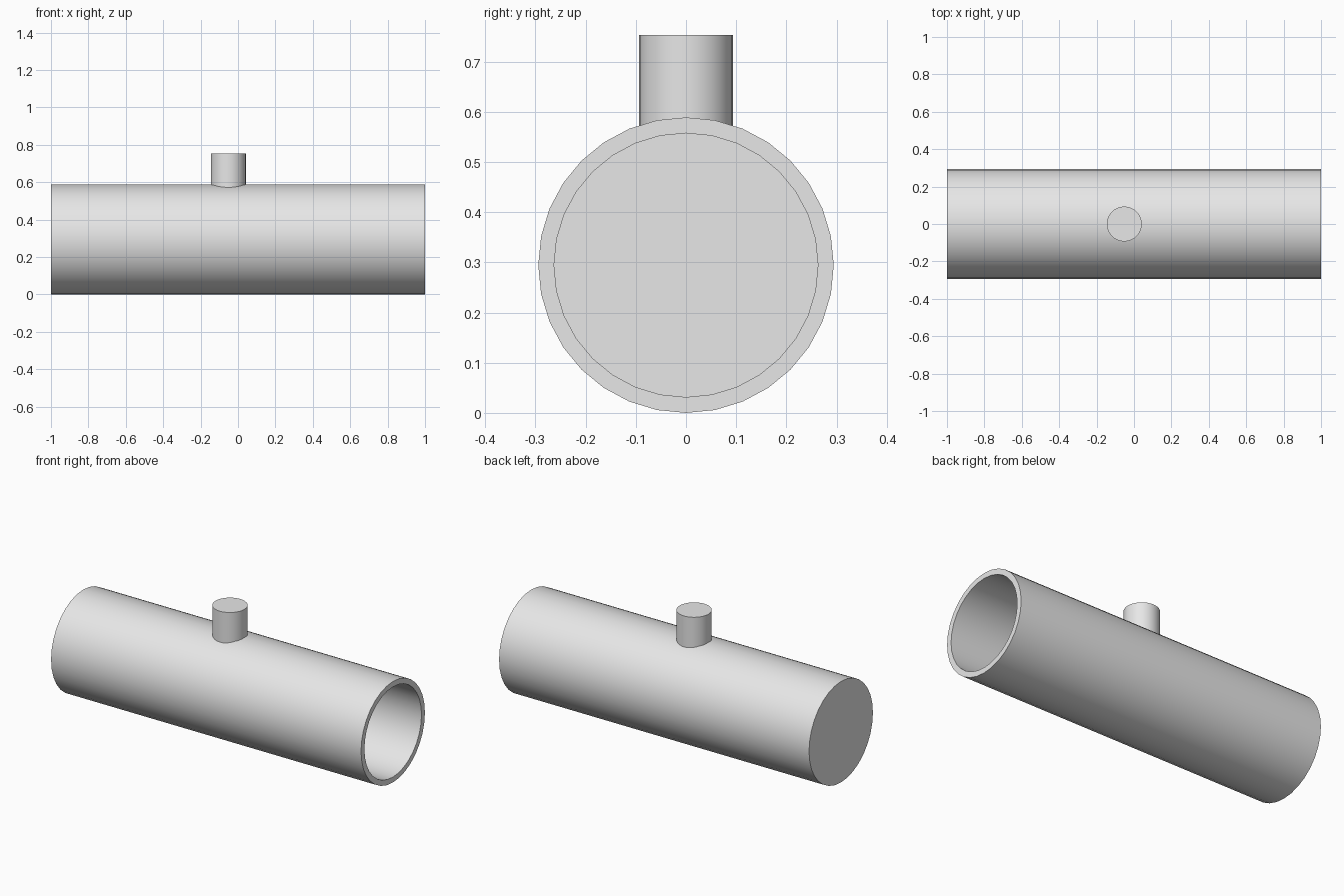
import bpy
import bmesh
from math import cos, sin, tau

cube = bpy.data.objects.get("Cube")
if cube:
    bpy.data.objects.remove(cube, do_unlink=True)

SIDES = 32
OUTER, INNER, HALF = 0.2945, 0.263, 1.0
WALL = OUTER - INNER

grey = bpy.data.materials.new("light_grey")
grey.use_nodes = True
grey.diffuse_color = (0.8, 0.8, 0.8, 1)
grey.node_tree.nodes["Principled BSDF"].inputs["Base Color"].default_value = (0.8, 0.8, 0.8, 1)


def turned(name, profile, location, along_x=False):
    """Sweep (radius, height) points round an axis and cap both ends."""
    bm = bmesh.new()
    rings = []
    for radius, h in profile:
        ring = []
        for i in range(SIDES):
            a = tau * i / SIDES
            u, v = radius * cos(a), radius * sin(a)
            ring.append(bm.verts.new((h, u, v) if along_x else (u, v, h)))
        rings.append(ring)
    for low, high in zip(rings, rings[1:]):
        for i in range(SIDES):
            j = (i + 1) % SIDES
            bm.faces.new((low[i], low[j], high[j], high[i]))
    bm.faces.new(rings[0])
    bm.faces.new(rings[-1])
    bmesh.ops.recalc_face_normals(bm, faces=bm.faces)
    mesh = bpy.data.meshes.new(name)
    bm.to_mesh(mesh)
    bm.free()
    mesh.materials.append(grey)
    obj = bpy.data.objects.new(name, mesh)
    obj.location = location
    bpy.context.collection.objects.link(obj)
    bpy.ops.object.select_all(action="DESELECT")
    obj.select_set(True)
    bpy.context.view_layer.objects.active = obj
    bpy.ops.object.shade_smooth_by_angle()
    return obj


# Hollow tube, closed at one end and open at the other
turned("tube_body",
       [(OUTER, -HALF), (OUTER, HALF), (INNER, HALF), (INNER, -HALF + WALL)],
       (0, 0, OUTER), along_x=True)

# Solid stub on top, its foot buried in the tube wall
turned("top_stub", [(0.0935, 0), (0.0935, 0.187)], (-0.052, 0, 0.566))
